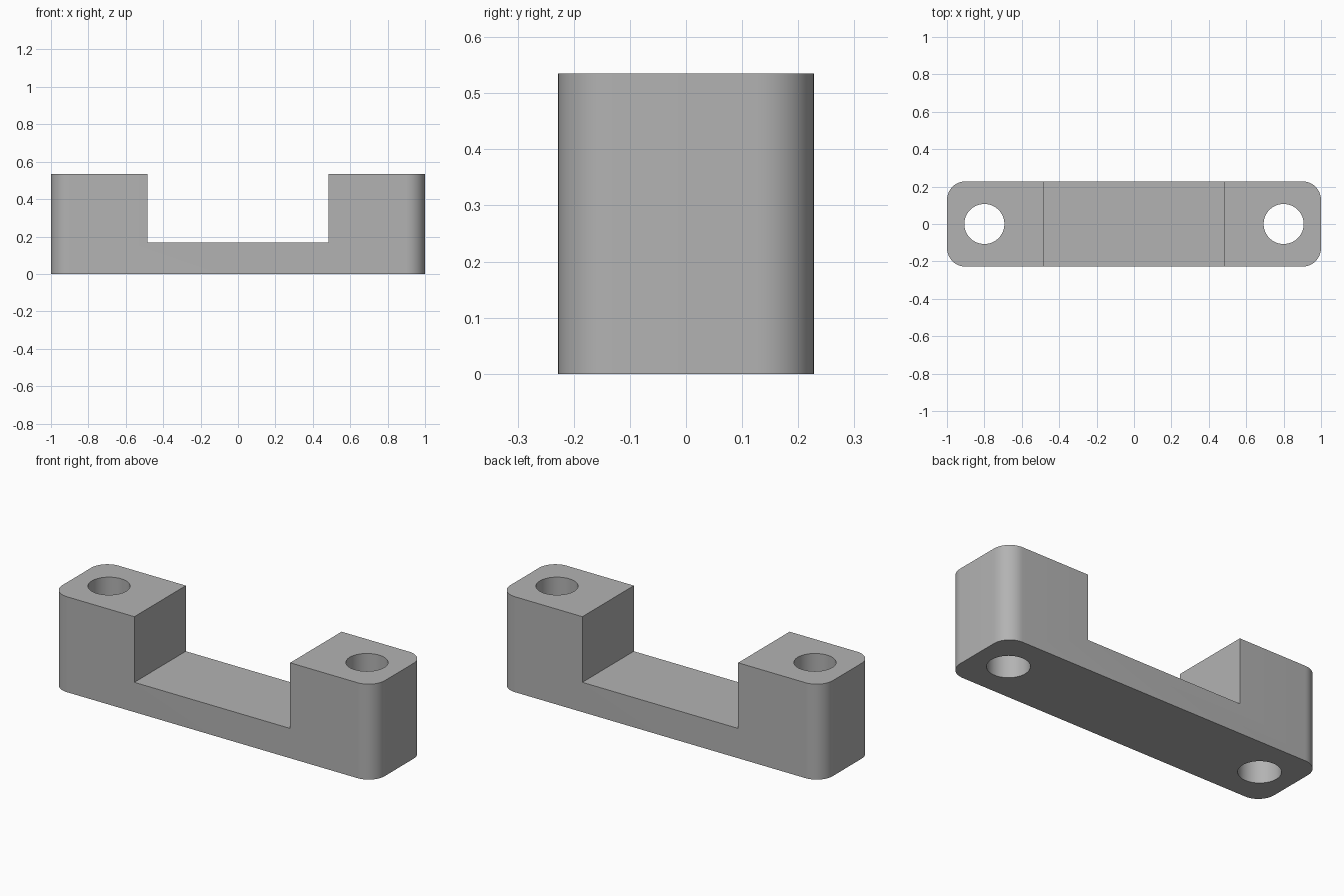
import bpy
import bmesh
import math

cube = bpy.data.objects.get("Cube")
if cube:
    bpy.data.objects.remove(cube, do_unlink=True)

LENGTH, DEPTH, HEIGHT = 2.0, 0.456, 0.535
FLOOR, NOTCH_HALF = 0.167, 0.483
HOLE_X, HOLE_RADIUS, CORNER_RADIUS = 0.80, 0.107, 0.10

grey = bpy.data.materials.new("plain grey")
grey.use_nodes = True
colour = (0.45, 0.45, 0.45, 1)
grey.diffuse_color = colour
grey.node_tree.nodes["Principled BSDF"].inputs["Base Color"].default_value = colour


def block(name, size, bottom):
    bpy.ops.mesh.primitive_cube_add(size=1, location=(0, 0, bottom + size[2] / 2))
    obj = bpy.context.object
    obj.name = name
    obj.scale = size
    bpy.ops.object.transform_apply(location=True, rotation=False, scale=True)
    return obj


def cut(target, cutter):
    mod = target.modifiers.new("cut", "BOOLEAN")
    mod.operation = "DIFFERENCE"
    mod.solver = "EXACT"
    mod.object = cutter
    bpy.context.view_layer.objects.active = target
    bpy.ops.object.modifier_apply(modifier=mod.name)
    bpy.data.objects.remove(cutter, do_unlink=True)


# Bracket body with rounded upright corners
body = block("bracket_body", (LENGTH, DEPTH, HEIGHT), 0)
bm = bmesh.new()
bm.from_mesh(body.data)
uprights = [e for e in bm.edges if abs(e.verts[0].co.z - e.verts[1].co.z) > 0.1]
bmesh.ops.bevel(bm, geom=uprights, offset=CORNER_RADIUS, segments=12,
                profile=0.5, affect="EDGES")
bm.to_mesh(body.data)
bm.free()

# Central notch between the two posts
cut(body, block("notch_cutter", (2 * NOTCH_HALF, 1, 1), FLOOR))

# Screw hole through each post
for side in (-1, 1):
    bpy.ops.mesh.primitive_cylinder_add(vertices=64, radius=HOLE_RADIUS, depth=2,
                                        location=(side * HOLE_X, 0, HEIGHT / 2))
    cut(body, bpy.context.object)

# Material and smooth rounded walls
body.data.materials.clear()
body.data.materials.append(grey)
for face in body.data.polygons:
    face.material_index = 0
bpy.ops.object.select_all(action="DESELECT")
body.select_set(True)
bpy.context.view_layer.objects.active = body
bpy.ops.object.shade_smooth_by_angle(angle=math.radians(30))
